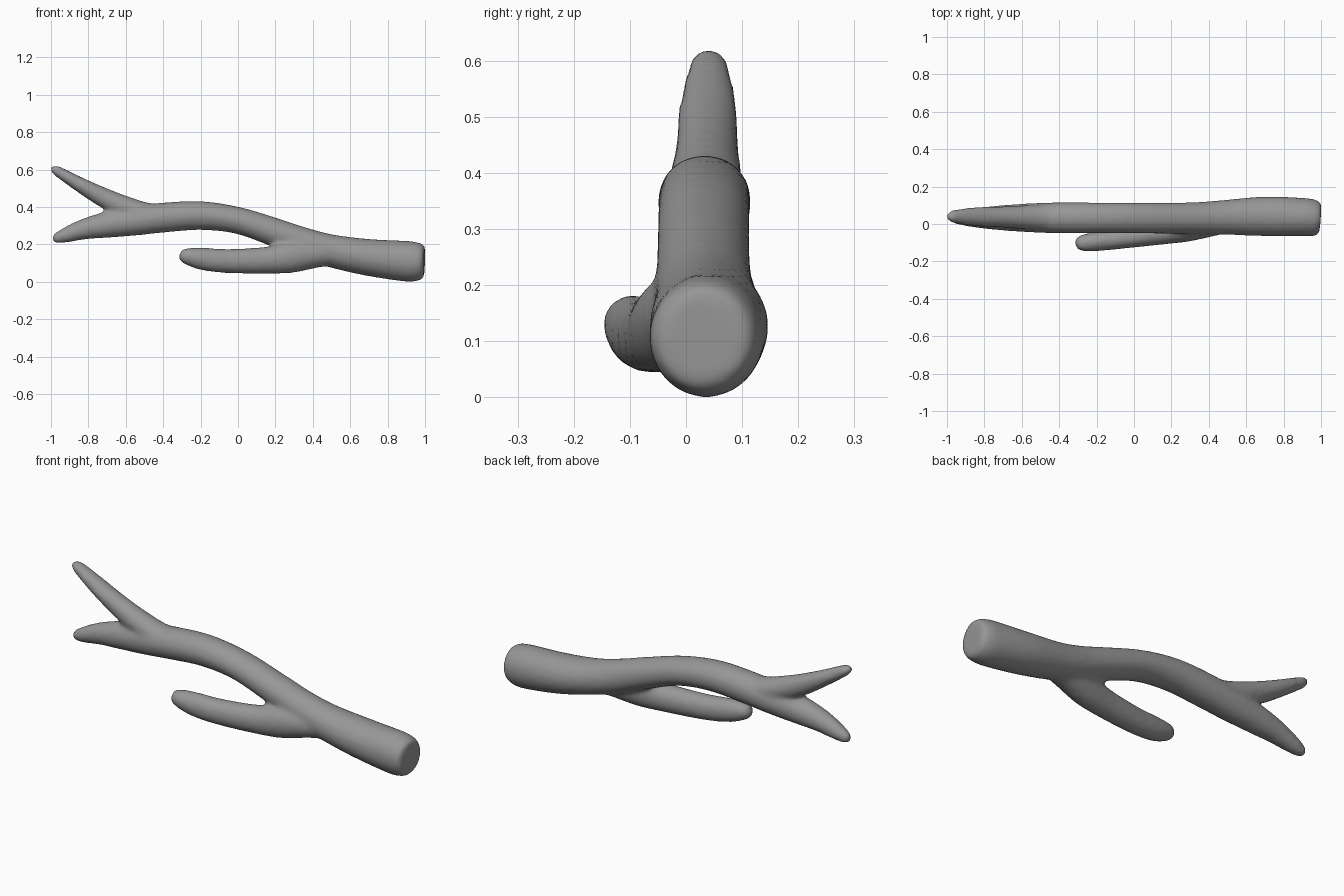
import bpy, bmesh, math
from mathutils import Vector

if "Cube" in bpy.data.objects:
    bpy.data.objects.remove(bpy.data.objects["Cube"])

SIDES = 24
STEPS = 5


def smooth_stations(st):
    """Catmull-Rom interpolation of (x, y, z, ry, rz) stations."""
    out = []
    p = [st[0]] + st + [st[-1]]
    for i in range(1, len(p) - 2):
        for k in range(STEPS):
            t = k / STEPS
            out.append([0.5 * (2 * b + (c - a) * t + (2 * a - 5 * b + 4 * c - d) * t * t
                               + (3 * b - a - 3 * c + d) * t ** 3)
                        for a, b, c, d in zip(p[i - 1], p[i], p[i + 1], p[i + 2])])
    return out + [list(st[-1])]


def add_limb(bm, stations):
    """Closed tube of elliptical rings square to its path."""
    st = smooth_stations(stations)
    rings = []
    for i, s in enumerate(st):
        a, b = st[max(i - 1, 0)], st[min(i + 1, len(st) - 1)]
        tan = (Vector(b[:3]) - Vector(a[:3])).normalized()
        side = Vector((0, 0, 1)).cross(tan).normalized()
        up = tan.cross(side)
        ring = []
        for k in range(SIDES):
            ang = 2 * math.pi * k / SIDES
            ring.append(bm.verts.new(Vector(s[:3]) + side * s[3] * math.cos(ang)
                                     + up * s[4] * math.sin(ang)))
        rings.append(ring)
    for r, q in zip(rings, rings[1:]):
        for k in range(SIDES):
            n = (k + 1) % SIDES
            bm.faces.new((r[k], r[n], q[n], q[k]))
    bm.faces.new(rings[0][::-1])
    bm.faces.new(rings[-1])


bm = bmesh.new()

# main stem running from the cut end into the lower twig
add_limb(bm, [
    (.996, .029, .106, .078, .084), (.982, .030, .1065, .091, .096),
    (.955, .0325, .1075, .099, .104), (.90, .037, .110, .103, .109),
    (.70, .041, .130, .106, .099), (.50, .036, .165, .094, .088),
    (.35, .032, .208, .086, .083), (.20, .031, .263, .083, .077),
    (0, .032, .328, .082, .072), (-.20, .033, .354, .082, .077),
    (-.40, .033, .343, .083, .080), (-.55, .033, .325, .078, .078),
    (-.70, .033, .305, .068, .070), (-.82, .033, .282, .056, .056),
    (-.92, .035, .250, .042, .041), (-.975, .037, .230, .027, .027),
    (-.992, .038, .223, .012, .012)])

# upper twig
add_limb(bm, [
    (-.36, .033, .345, .070, .062), (-.50, .034, .362, .070, .064),
    (-.62, .036, .405, .062, .060), (-.72, .038, .451, .056, .053),
    (-.82, .039, .505, .053, .043), (-.91, .040, .558, .044, .034),
    (-.975, .040, .597, .032, .026), (-1.0, .040, .611, .013, .012)])

# low side branch
add_limb(bm, [
    (.56, .030, .155, .060, .060), (.42, .005, .147, .070, .072),
    (.28, -.025, .131, .070, .084), (.15, -.047, .115, .063, .072),
    (-.05, -.074, .111, .057, .065), (-.18, -.091, .121, .053, .061),
    (-.26, -.100, .134, .047, .048), (-.30, -.103, .143, .034, .034),
    (-.312, -.104, .146, .014, .015)])

bmesh.ops.recalc_face_normals(bm, faces=bm.faces)
mesh = bpy.data.meshes.new("branch")
bm.to_mesh(mesh)
bm.free()
branch = bpy.data.objects.new("branch", mesh)
bpy.context.collection.objects.link(branch)

# dark grey bark
bark = bpy.data.materials.new("bark")
bark.diffuse_color = (.31, .31, .31, 1)
bark.use_nodes = True
bark.node_tree.nodes["Principled BSDF"].inputs["Base Color"].default_value = bark.diffuse_color
mesh.materials.append(bark)

# fuse the limbs into one skin with soft joints
remesh = branch.modifiers.new("fuse", 'REMESH')
remesh.mode = 'VOXEL'
remesh.voxel_size = 0.012
remesh.use_smooth_shade = True
soften = branch.modifiers.new("soften", 'SMOOTH')
soften.factor = 0.5
soften.iterations = 8
